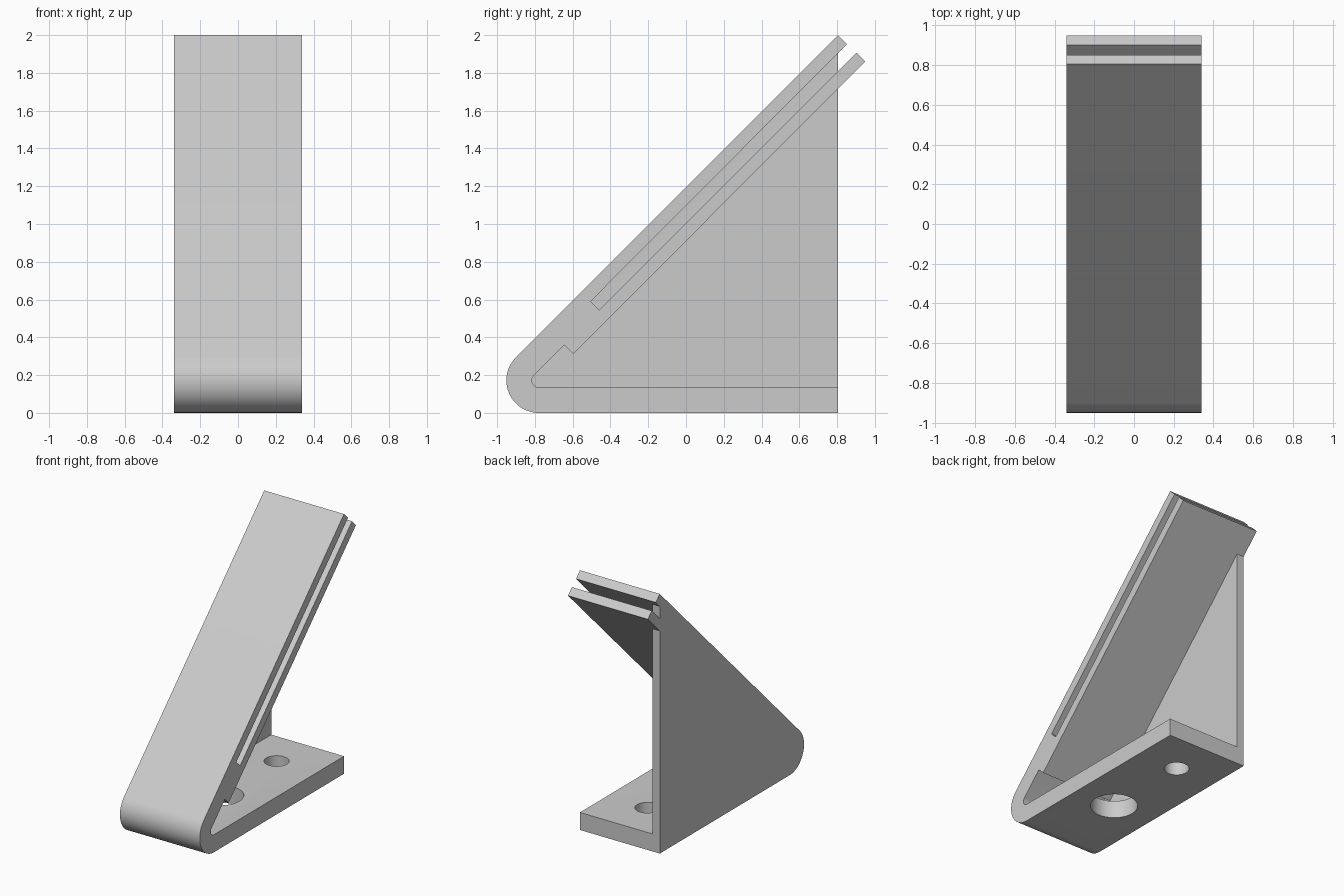
import bpy, bmesh, math

cube = bpy.data.objects.get("Cube")
if cube:
    bpy.data.objects.remove(cube, do_unlink=True)

# Single flat colour
grey = bpy.data.materials.new("light_grey")
grey.use_nodes = True
colour = (0.6, 0.6, 0.6, 1)
grey.diffuse_color = colour
grey.node_tree.nodes["Principled BSDF"].inputs["Base Color"].default_value = colour

HALF = 0.34            # half of the width
WEB_X = -0.28          # inner face of the side web
BACK = 0.805           # rear end of the base
CY, CZ = -0.779, 0.172  # centre of the front bend


def arc(radius, start, end, steps):
    """Points of the bend in the y-z plane, angles in degrees."""
    angles = [math.radians(start + (end - start) * i / steps) for i in range(steps + 1)]
    return [(CY + radius * math.cos(a), CZ + radius * math.sin(a)) for a in angles]


def extrude_profile(name, points, x0, x1):
    """Solid made by extruding a y-z profile along x."""
    bm = bmesh.new()
    face = bm.faces.new([bm.verts.new((x0, y, z)) for y, z in points])
    new = bmesh.ops.extrude_face_region(bm, geom=[face])["geom"]
    verts = [v for v in new if isinstance(v, bmesh.types.BMVert)]
    bmesh.ops.translate(bm, vec=(x1 - x0, 0, 0), verts=verts)
    bmesh.ops.recalc_face_normals(bm, faces=bm.faces[:])
    mesh = bpy.data.meshes.new(name)
    bm.to_mesh(mesh)
    bm.free()
    mesh.materials.append(grey)
    obj = bpy.data.objects.new(name, mesh)
    bpy.context.collection.objects.link(obj)
    return obj


def activate(obj):
    bpy.ops.object.select_all(action='DESELECT')
    obj.select_set(True)
    bpy.context.view_layer.objects.active = obj


def drill(obj, y, radius):
    """Round vertical hole through the base."""
    bpy.ops.mesh.primitive_cylinder_add(vertices=48, radius=radius, depth=0.2, location=(0, y, 0.07))
    cutter = bpy.context.object
    cutter.name = "hole_cutter"
    cutter.hide_render = True
    cutter.data.materials.append(grey)
    activate(obj)
    mod = obj.modifiers.new("hole", 'BOOLEAN')
    mod.operation, mod.solver, mod.object = 'DIFFERENCE', 'EXACT', cutter
    bpy.ops.object.modifier_apply(modifier=mod.name)
    bpy.data.objects.remove(cutter, do_unlink=True)


outer_bend = arc(CZ, 135, 270, 24)
inner_bend = arc(0.037, 270, 135, 12)

# Base, front bend and slotted sloping holder in one profile
bracket = extrude_profile(
    "bracket",
    outer_bend + [(BACK, 0), (BACK, 0.135)] + inner_bend + [
        (-0.645, 0.359), (-0.598, 0.312),                  # step under the slope
        (0.95, 1.86), (0.9025, 1.9075),                    # lower lip
        (-0.46, 0.545), (-0.505, 0.59),                    # closed end of the slot
        (0.8525, 1.9475 + 0.005), (BACK, 2.0)],            # upper lip
    WEB_X, HALF)
drill(bracket, -0.22, 0.167)
drill(bracket, 0.47, 0.088)

# Side web closing the left-open triangle, with the lip ends carried across
web = extrude_profile(
    "side_web",
    outer_bend + [
        (BACK, 0), (BACK, 1.715),
        (0.95, 1.86), (0.9025, 1.9075),
        (BACK, 1.81), (BACK, 1.904),
        (0.8525, 1.9525), (BACK, 2.0)],
    -HALF, WEB_X)

for part in (bracket, web):
    activate(part)
    bpy.ops.object.shade_smooth_by_angle()
